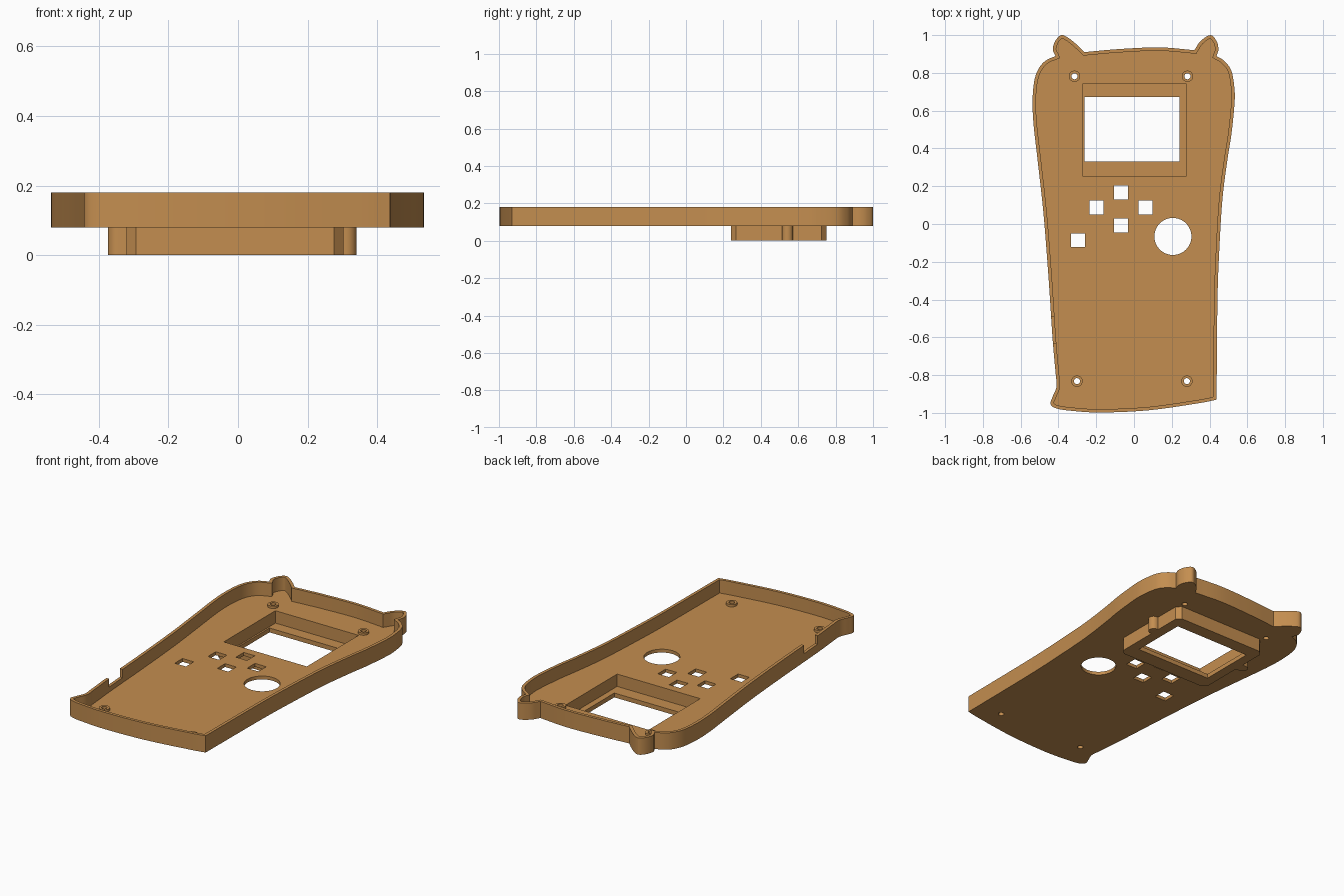
import bpy, bmesh, math
from mathutils import Vector

if "Cube" in bpy.data.objects:
    bpy.data.objects.remove(bpy.data.objects["Cube"])

mat = bpy.data.materials.new("tan_plastic")
mat.diffuse_color = (0.55, 0.27, 0.08, 1)
mat.use_nodes = True
mat.node_tree.nodes["Principled BSDF"].inputs["Base Color"].default_value = mat.diffuse_color

FLOOR_BOTTOM, FLOOR_TOP, RIM_TOP, WALL = 0.08, 0.10, 0.18, 0.018


def prism(name, pts, z0, z1):
    """Extrude a closed 2D profile from z0 to z1."""
    bm = bmesh.new()
    face = bm.faces.new([bm.verts.new((x, y, z0)) for x, y in pts])
    top = bmesh.ops.extrude_face_region(bm, geom=[face])["geom"]
    for v in top:
        if isinstance(v, bmesh.types.BMVert):
            v.co.z = z1
    bmesh.ops.recalc_face_normals(bm, faces=bm.faces)
    mesh = bpy.data.meshes.new(name)
    bm.to_mesh(mesh)
    bm.free()
    mesh.materials.append(mat)
    ob = bpy.data.objects.new(name, mesh)
    bpy.context.collection.objects.link(ob)
    return ob


def rect(x0, x1, y0, y1):
    return [(x0, y0), (x1, y0), (x1, y1), (x0, y1)]


def circle(x, y, r, n=32):
    return [(x + r * math.cos(2 * math.pi * i / n),
             y + r * math.sin(2 * math.pi * i / n)) for i in range(n)]


def combine(target, tool, operation):
    """Apply a boolean and remove its tool."""
    mod = target.modifiers.new(operation, 'BOOLEAN')
    mod.operation, mod.solver, mod.object = operation, 'EXACT', tool
    bpy.context.view_layer.objects.active = target
    bpy.ops.object.modifier_apply(modifier=mod.name)
    bpy.data.objects.remove(tool, do_unlink=True)


def spline(pts, steps=5):
    """Smooth curve through the points, without the last one."""
    p = [Vector(q) for q in pts]
    p = [2 * p[0] - p[1]] + p + [2 * p[-1] - p[-2]]
    out = []
    for a, b, c, d in zip(p, p[1:], p[2:], p[3:]):
        for i in range(steps):
            t = i / steps
            out.append(0.5 * (2 * b + (c - a) * t + (2 * a - 5 * b + 4 * c - d) * t ** 2
                              + (3 * b - a - 3 * c + d) * t ** 3))
    return out


def inset(pts, dist):
    """Mitred inward offset of a counter-clockwise profile."""
    out = []
    for i, p in enumerate(pts):
        d1 = (p - pts[i - 1]).normalized()
        d2 = (pts[(i + 1) % len(pts)] - p).normalized()
        n1, n2 = Vector((-d1.y, d1.x)), Vector((-d2.y, d2.x))
        m = n1 + n2
        out.append(p + m * (dist * 2 / max(m.length_squared, 0.8)))
    return out


# Outline, split at its sharp corners, counter-clockwise
right_side = [(.437, -.93), (.442, -.4), (.452, -.13), (.468, .13), (.495, .344),
              (.516, .476), (.532, .635), (.532, .714), (.516, .81), (.479, .862), (.437, .889)]
right_ear = [(.437, .889), (.447, .925), (.437, .968), (.405, 1.0), (.352, .968), (.32, .92)]
top_edge = [(.32, .92), (.135, .935), (-.08, .926), (-.262, .91)]
left_ear = [(-.262, .91), (-.30, .947), (-.347, .985), (-.384, 1.0), (-.415, .972),
            (-.43, .925), (-.415, .889)]
left_side = [(-.415, .889), (-.463, .868), (-.50, .83), (-.526, .767), (-.537, .66),
             (-.532, .53), (-.511, .344), (-.479, .053), (-.452, -.29), (-.431, -.608),
             (-.415, -.79), (-.41, -.86), (-.431, -.915), (-.442, -.952), (-.415, -.975),
             (-.341, -.988), (-.18, -.998), (.08, -.986), (.347, -.948), (.437, -.93)]
outline = [p for part in (right_side, right_ear, top_edge, left_ear, left_side)
           for p in spline(part)]

# Tray with a raised rim
case = prism("front_case", outline, FLOOR_BOTTOM, RIM_TOP)
combine(case, prism("inside", inset(outline, WALL), FLOOR_TOP, 0.3), 'DIFFERENCE')

# Screen housing with chamfered corners, projecting under the floor
x0, x1, y0, y1, c = -.32, .303, .24, .752, .027
housing = [(x0 + c, y0), (x1 - c, y0), (x1, y0 + c), (x1, y1 - c),
           (x1 - c, y1), (x0 + c, y1), (x0, y1 - c), (x0, y0 + c)]
combine(case, prism("screen_housing", housing, 0, 0.09), 'UNION')

# Rounded clips on both sides of the housing
for edge, tip in ((x0, -.374), (x1, .341)):
    s = 1 if tip > 0 else -1
    cx, r = tip - s * .03, .03
    clip = [(edge - s * .02, .5425 - r)] + [
        (cx + s * r * math.cos(a), .5425 + r * math.sin(a))
        for a in [math.pi * (i / 12 - 0.5) for i in range(13)]] + [(edge - s * .02, .5425 + r)]
    combine(case, prism("clip", clip, 0, 0.09), 'UNION')

# Screen pocket and window
combine(case, prism("pocket", rect(-.272, .278, .254, .742), .026, .3), 'DIFFERENCE')
combine(case, prism("window", rect(-.262, .242, .332, .672), -.1, .3), 'DIFFERENCE')

# Button holes and round dial hole
for x, y in ((-.069, .168), (-.198, .088), (.062, .088), (-.069, -.008), (-.296, -.086)):
    combine(case, prism("button", rect(x - .037, x + .037, y - .037, y + .037), 0, .3),
            'DIFFERENCE')
combine(case, prism("dial", circle(.206, -.066, .098, 64), 0, .3), 'DIFFERENCE')

# Screw bosses with through holes
for x, y in ((-.315, .782), (.283, .782), (-.302, -.832), (.28, -.832)):
    combine(case, prism("boss", circle(x, y, .03), .09, .114), 'UNION')
    combine(case, prism("screw_hole", circle(x, y, .016), 0, .3), 'DIFFERENCE')

# Notch in the left wall
combine(case, prism("notch", rect(-.5, -.39, -.63, -.49), .13, .3), 'DIFFERENCE')

bpy.ops.object.select_all(action='DESELECT')
case.select_set(True)
bpy.context.view_layer.objects.active = case
bpy.ops.object.shade_smooth_by_angle(angle=math.radians(30))
